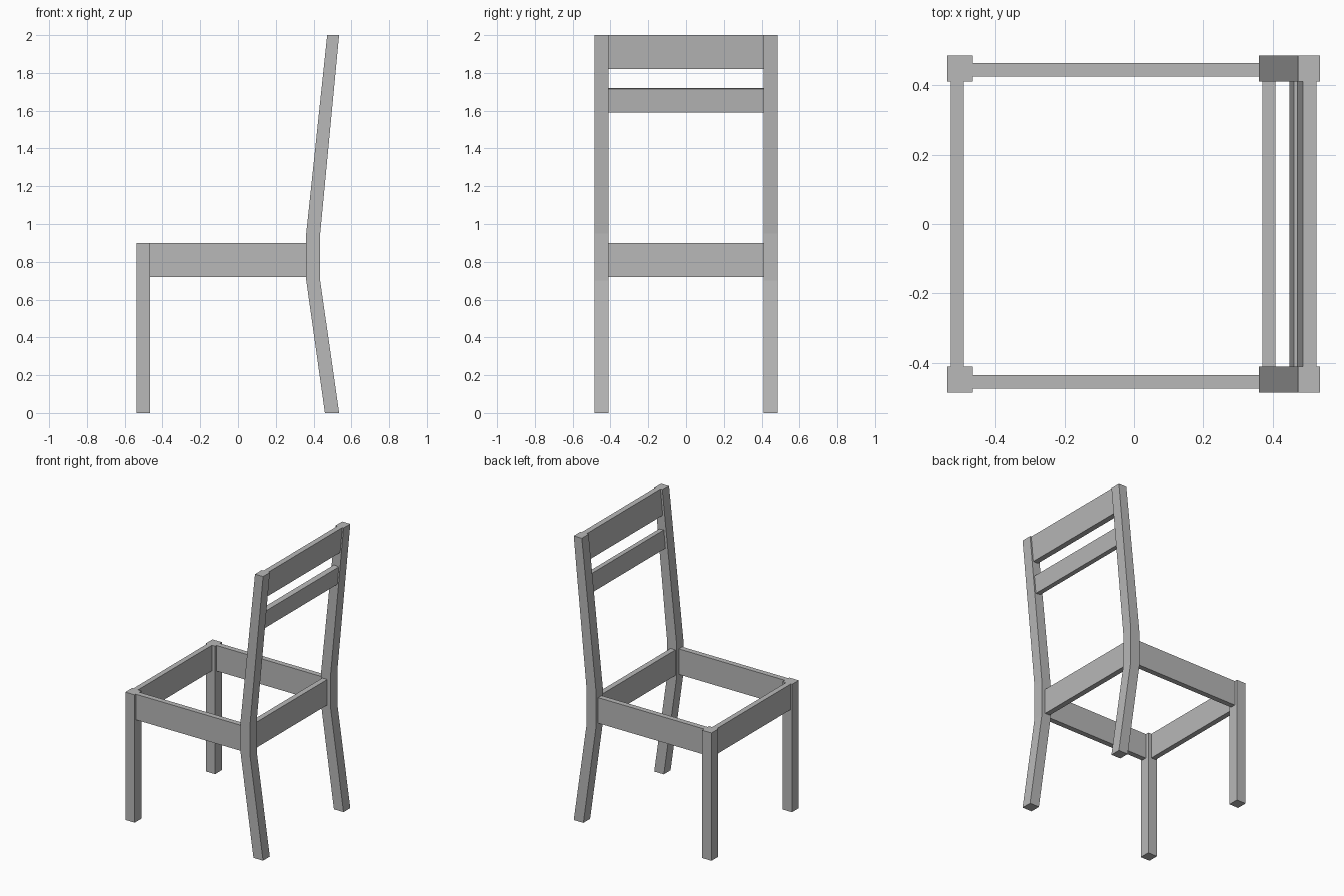
import bpy
import bmesh

cube = bpy.data.objects.get("Cube")
if cube:
    bpy.data.objects.remove(cube, do_unlink=True)

# One plain grey for the whole frame
grey = bpy.data.materials.new("plain grey")
grey.use_nodes = True
colour = (0.48, 0.48, 0.48, 1)
grey.diffuse_color = colour
grey.node_tree.nodes["Principled BSDF"].inputs["Base Color"].default_value = colour


def extrude_profile(name, profile, y0, y1):
    """Extrude a closed (x, z) outline from y0 to y1."""
    bm = bmesh.new()
    face = bm.faces.new([bm.verts.new((x, y0, z)) for x, z in profile])
    result = bmesh.ops.extrude_face_region(bm, geom=[face])
    moved = [v for v in result["geom"] if isinstance(v, bmesh.types.BMVert)]
    bmesh.ops.translate(bm, verts=moved, vec=(0, y1 - y0, 0))
    bmesh.ops.recalc_face_normals(bm, faces=bm.faces)
    mesh = bpy.data.meshes.new(name)
    bm.to_mesh(mesh)
    bm.free()
    mesh.materials.append(grey)
    obj = bpy.data.objects.new(name, mesh)
    bpy.context.collection.objects.link(obj)
    return obj


def box(name, x0, x1, y0, y1, z0, z1):
    return extrude_profile(name, [(x0, z0), (x1, z0), (x1, z1), (x0, z1)], y0, y1)


INNER, OUTER = 0.41, 0.485
RAIL_LOW, RAIL_TOP = 0.72, 0.9

# Bent posts that form the splayed legs and leaning backrest
post = [(0.46, 0), (0.535, 0), (0.435, 0.7), (0.435, 0.95),
        (0.535, 2), (0.472, 2), (0.36, 0.94), (0.36, 0.71)]

for side, sign in (("left", 1), ("right", -1)):
    y0, y1 = sorted((sign * INNER, sign * OUTER))
    extrude_profile("backrest_post_" + side, post, y0, y1)
    box("short_leg_" + side, -0.538, -0.465, y0, y1, 0, RAIL_TOP)

# Seat frame rails
box("side_rail_left", -0.465, 0.36, 0.425, 0.463, RAIL_LOW, RAIL_TOP)
box("side_rail_right", -0.465, 0.36, -0.473, -0.435, RAIL_LOW, RAIL_TOP)
box("seat_rail_open_end", -0.528, -0.491, -INNER, INNER, RAIL_LOW, RAIL_TOP)
box("seat_rail_backrest_end", 0.37, 0.408, -INNER, INNER, RAIL_LOW, RAIL_TOP)

# Leaning backrest slats
extrude_profile("top_slat", [(0.469, 1.82), (0.508, 1.82), (0.525, 2), (0.486, 2)],
                -INNER, INNER)
extrude_profile("middle_slat", [(0.448, 1.594), (0.486, 1.59), (0.498, 1.716), (0.46, 1.72)],
                -INNER, INNER)
